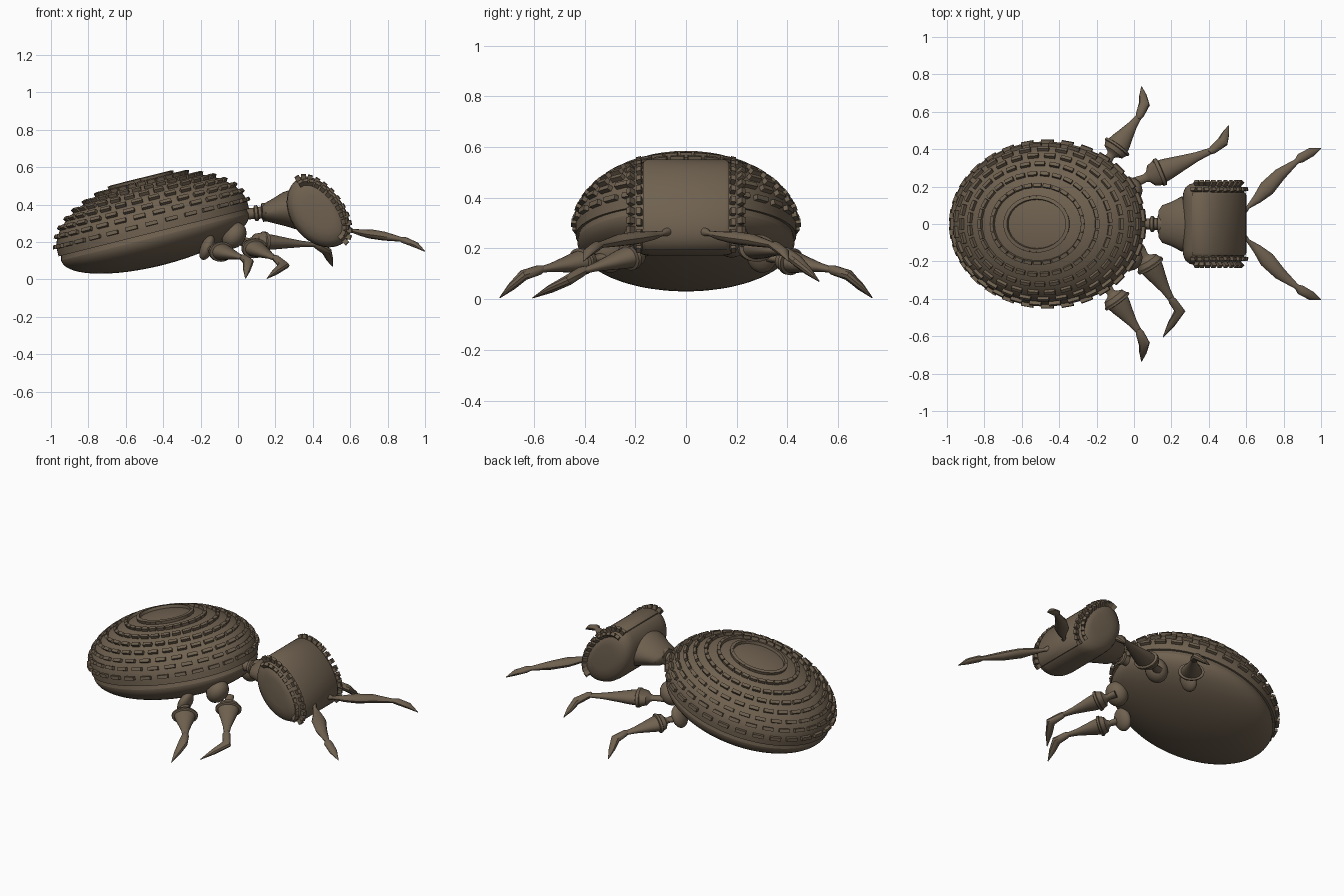
import bpy, bmesh, math
from math import sin, cos, pi, sqrt, radians
from mathutils import Matrix, Vector

if "Cube" in bpy.data.objects:
    bpy.data.objects.remove(bpy.data.objects["Cube"])

mat = bpy.data.materials.new("brown")
mat.diffuse_color = (0.16, 0.12, 0.08, 1)
mat.use_nodes = True
mat.node_tree.nodes["Principled BSDF"].inputs["Base Color"].default_value = mat.diffuse_color


def finish(bm, name, angle=35):
    bmesh.ops.recalc_face_normals(bm, faces=bm.faces)
    me = bpy.data.meshes.new(name)
    bm.to_mesh(me)
    bm.free()
    me.shade_smooth()
    me.set_sharp_from_angle(angle=radians(angle))
    me.materials.append(mat)
    ob = bpy.data.objects.new(name, me)
    bpy.context.collection.objects.link(ob)
    return ob


def loft(name, sections, matrix=None, angle=35):
    """Skin a list of equal-length closed loops and cap both ends."""
    bm = bmesh.new()
    loops = [[bm.verts.new(p) for p in s] for s in sections]
    n = len(loops[0])
    for a, b in zip(loops, loops[1:]):
        for i in range(n):
            j = (i + 1) % n
            bm.faces.new((a[i], a[j], b[j], b[i]))
    bm.faces.new(loops[0])
    bm.faces.new(loops[-1])
    if matrix:
        bm.transform(matrix)
    return finish(bm, name, angle)


def tube(name, pts, sides=16):
    """Tube along points (position, horizontal radius, vertical radius)."""
    secs = []
    for i, (p, rh, rv) in enumerate(pts):
        d = (pts[min(i + 1, len(pts) - 1)][0] - pts[max(i - 1, 0)][0]).normalized()
        side = d.cross(Vector((0, 0, 1))).normalized()
        up = side.cross(d)
        secs.append([p + side * rh * cos(2 * pi * k / sides) + up * rv * sin(2 * pi * k / sides)
                     for k in range(sides)])
    return loft(name, secs)


def stud(bm, pos, tangent, normal, size):
    t, n = tangent.normalized(), normal.normalized()
    rot = Matrix((t, n.cross(t), n)).transposed().to_4x4()
    bmesh.ops.create_cube(bm, size=1, matrix=Matrix.Translation(pos) @ rot @ Matrix.Diagonal((*size, 1)))


# ---- abdomen: tilted dome shell over a bowl, ringed with studs
A, B, H, D = 0.525, 0.435, 0.265, 0.2
body = Matrix.Translation((-0.455, 0, 0.27)) @ Matrix.Rotation(radians(-14), 4, 'Y')


def oval(r, z, n=72):
    return [(A * r * cos(2 * pi * k / n), B * r * sin(2 * pi * k / n), z) for k in range(n)]


arc = [radians(a) for a in range(3, 91, 6)] + [pi / 2]
loft("abdomen_shell", [oval(sin(a), 0.01 + H * cos(a)) for a in arc] + [oval(1, -0.02), oval(0.9, -0.02)], body)
loft("abdomen_bowl", [oval(0.9, 0), oval(0.97, -0.015), oval(0.985, -0.045)]
     + [oval(0.985 * sin(a), -0.045 - (D - 0.045) * cos(a)) for a in reversed(arc)], body)

bm = bmesh.new()
for ring, r in enumerate((0.32, 0.47, 0.61, 0.73, 0.83, 0.91, 0.965, 0.997)):
    z = H * sqrt(1 - r * r)
    for k in range(30):
        a = 2 * pi * (k + 0.5 * (ring % 2)) / 30
        pos = Vector((A * r * cos(a), B * r * sin(a), z + 0.01))
        tan = Vector((-A * sin(a), B * cos(a), 0))
        nor = Vector((cos(a) * r / A, sin(a) * r / B, z / H ** 2))
        stud(bm, pos, tan, nor, (0.022 + 0.043 * r, 0.02, 0.036))
bm.transform(body)
finish(bm, "abdomen_studs", 20)

# ---- head: lens section swept sideways, with a raised smooth saddle
head = Matrix.Translation((0.44, 0, 0.365)) @ Matrix.Rotation(radians(53), 4, 'Y')


def lens(y, s, front=0.105, back=0.16, n=24):
    pts = []
    for k in range(2 * n):
        a = pi * k / n
        pts.append((0.21 * s * cos(a), y, s * sin(a) * (front if k <= n else back)))
    return pts


widths = [(0.226, 0.45), (0.222, 0.62), (0.212, 0.8), (0.195, 0.92), (0.17, 0.98), (0.14, 1)]
loft("head", [lens(-y, s) for y, s in widths] + [lens(y, s) for y, s in reversed(widths)], head)
loft("head_saddle", [lens(y, s, 0.118, 0.02) for y, s in
                     ((-0.168, 0.98), (-0.155, 1.02), (0.155, 1.02), (0.168, 0.98))], head)

bm = bmesh.new()
for side in (-1, 1):
    for y, s, lean in ((0.182, 0.96, 0.25), (0.21, 0.83, 1.0)):
        for k in range(13):
            a = pi * (k + 0.3) / 12.6
            pos = Vector((0.21 * s * cos(a), side * y, 0.105 * s * sin(a)))
            tan = Vector((-0.21 * sin(a), 0, 0.105 * cos(a)))
            nor = Vector((0.105 * cos(a), 0, 0.21 * sin(a))).normalized() + Vector((0, side * lean, 0))
            stud(bm, pos, tan, nor, (0.026, 0.02, 0.05))
bm.transform(head)
finish(bm, "head_studs", 20)

# ---- neck and the tapered back of the head
V = Vector
tube("neck", [(V((x, 0, 0.355 + 0.1 * (x - 0.1))), r, r) for x, r in
              ((0.0, 0.03), (0.085, 0.03), (0.09, 0.042), (0.105, 0.042), (0.11, 0.032),
               (0.125, 0.032), (0.13, 0.05), (0.16, 0.05))], 24)
tube("head_back", [(V((x, 0, z)), w, h) for x, z, w, h in
                   ((0.13, 0.36, 0.07, 0.035), (0.15, 0.36, 0.1, 0.05), (0.2, 0.365, 0.118, 0.07),
                    (0.25, 0.375, 0.145, 0.092), (0.34, 0.38, 0.17, 0.12), (0.42, 0.37, 0.165, 0.13))], 32)

# ---- legs: hip stem, flared cup, tapering bulb, bent claw
BULB = ((0, .028), (.14, .022), (.18, .03), (.22, .058), (.3, .07), (.31, .077), (.35, .077),
        (.36, .062), (.45, .056), (.6, .042), (.8, .025), (1, .016))


def leg(name, hip, knee, mid, tip):
    hip, knee, mid, tip = V(hip), V(knee), V(mid), V(tip)
    tube(name + "_upper", [(hip.lerp(knee, t), r, r * 0.7) for t, r in BULB], 20)
    tube(name + "_claw", [(knee.lerp(mid, -0.3), .012, .012), (knee, .022, .02), (mid, .03, .022),
                          (mid.lerp(tip, 0.5), .02, .016), (tip, .002, .002)], 10)


def ball(name, loc, scale, tilt=0):
    bm = bmesh.new()
    bmesh.ops.create_uvsphere(bm, u_segments=20, v_segments=12, radius=1,
                              matrix=Matrix.Translation(loc) @ Matrix.Rotation(tilt, 4, 'Y')
                              @ Matrix.Diagonal((*scale, 1)))
    finish(bm, name, 60)


for side, s in (("right", -1), ("left", 1)):
    leg("rear_leg_" + side, (-.15, .33 * s, .165), (.03, .58 * s, .115), (.055, .64 * s, .095), (.04, .735 * s, .005))
    # hip plates under the bowl
    ball("rear_hip_" + side, (-.165, .3 * s, .17), (.035, .06, .07), 0.4)
    ball("front_hip_" + side, (-.02, .18 * s, .235), (.06, .07, .075), 0.6)

    # feelers
    feeler = ((.57, .06, .275, .012, .012), (.59, .075, .265, .02, .02), (.61, .09, .26, .01, .01),
              (.66, .135, .25, .026, .018), (.71, .19, .243, .043, .025), (.78, .265, .232, .034, .024),
              (.87, .335, .215, .014, .013), (.89, .352, .21, .026, .018), (.95, .385, .185, .024, .016),
              (1.0, .405, .15, .002, .002))
    tube("feeler_" + side, [(V((x, y * s, z)), a, b) for x, y, z, a, b in feeler], 12)
    bm = bmesh.new()
    stud(bm, V((.57, .065 * s, .285)), V((0, 1, 0)), V((1, 0, .2)), (.035, .075, .04))
    finish(bm, "feeler_socket_" + side)

# the two front legs are posed differently
leg("front_leg_left", (0, .22, .21), (.42, .395, .185), (.475, .44, .15), (.505, .525, .07))
leg("front_leg_right", (.03, -.13, .195), (.205, -.41, .11), (.245, -.465, .075), (.155, -.605, .005))
